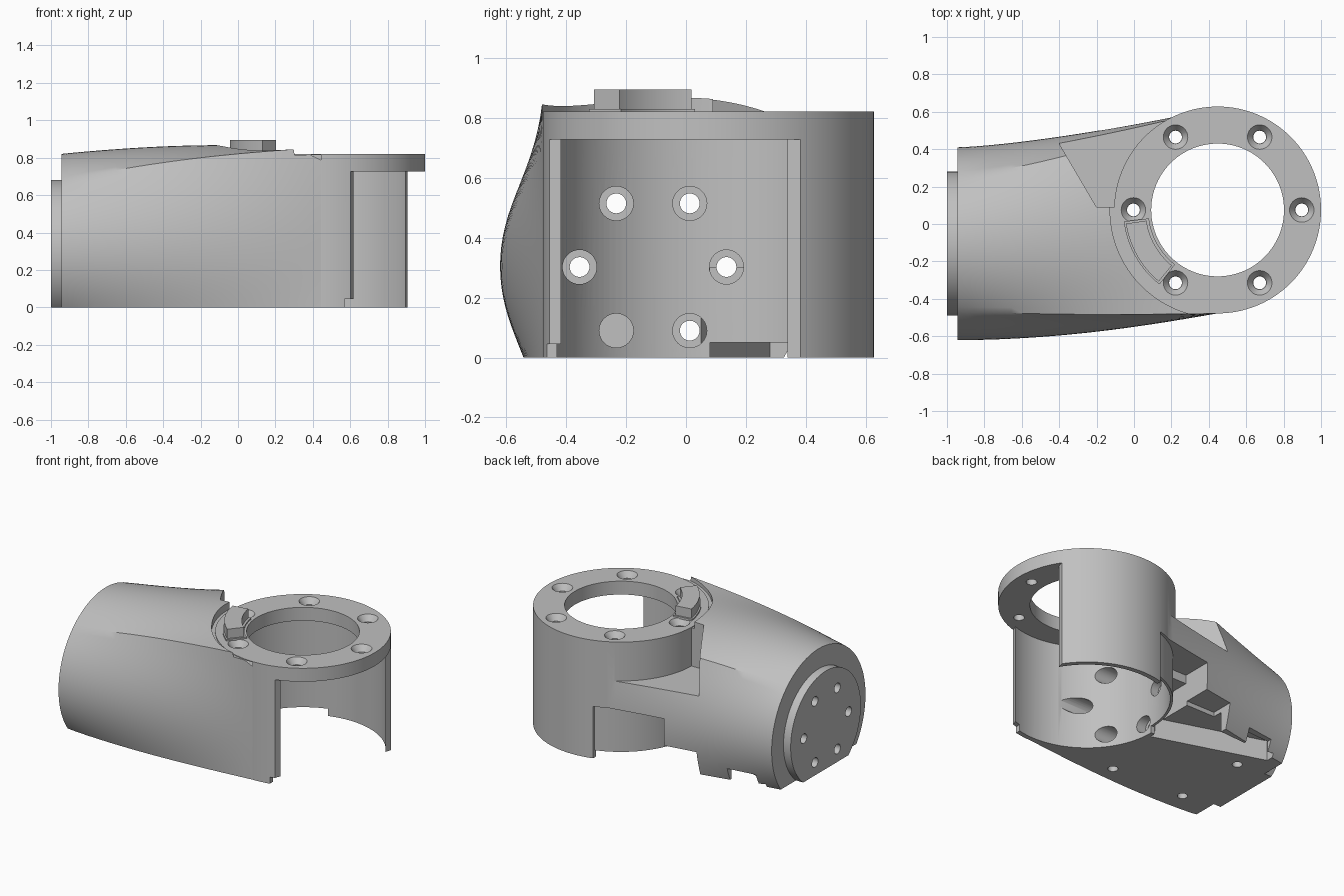
import bpy, bmesh, math
from math import cos, sin, pi, radians
from mathutils import Vector

cube = bpy.data.objects.get("Cube")
if cube:
    bpy.data.objects.remove(cube, do_unlink=True)

grey = bpy.data.materials.new("machined grey")
grey.use_nodes = True
COLOUR = (0.53, 0.53, 0.53, 1)
grey.diffuse_color = COLOUR
grey.node_tree.nodes["Principled BSDF"].inputs["Base Color"].default_value = COLOUR

HUB = Vector((0.447, 0.075, 0))
HUB_R = 0.553
ARM_Y, ARM_Z, ARM_R = -0.105, 0.305, 0.515


def finish(name, bm):
    bmesh.ops.recalc_face_normals(bm, faces=bm.faces[:])
    mesh = bpy.data.meshes.new(name)
    bm.to_mesh(mesh)
    bm.free()
    mesh.materials.append(grey)
    ob = bpy.data.objects.new(name, mesh)
    bpy.context.collection.objects.link(ob)
    return ob


def loft(name, rings):
    """Skin a list of equal rings of points and cap both ends."""
    bm = bmesh.new()
    rows = [[bm.verts.new(p) for p in ring] for ring in rings]
    n = len(rows[0])
    for a, b in zip(rows, rows[1:]):
        for i in range(n):
            bm.faces.new((a[i], a[(i + 1) % n], b[(i + 1) % n], b[i]))
    bm.faces.new(rows[0])
    bm.faces.new(rows[-1])
    return finish(name, bm)


def prism(name, outline, z0, z1):
    return loft(name, [[(x, y, z) for x, y in outline] for z in (z0, z1)])


def block(name, x0, x1, y0, y1, z0, z1):
    return prism(name, [(x0, y0), (x1, y0), (x1, y1), (x0, y1)], z0, z1)


def round_z(name, x, y, z0, z1, r0, r1=None, n=32):
    """Cylinder or cone along z."""
    r1 = r0 if r1 is None else r1
    return loft(name, [[(x + r * cos(2 * pi * i / n), y + r * sin(2 * pi * i / n), z)
                        for i in range(n)] for z, r in ((z0, r0), (z1, r1))])


def round_x(name, x0, x1, y, z, r, n=32):
    """Cylinder along x."""
    return loft(name, [[(x, y + r * cos(2 * pi * i / n), z + r * sin(2 * pi * i / n))
                        for i in range(n)] for x in (x0, x1)])


def combine(ob, tool, operation="DIFFERENCE"):
    mod = ob.modifiers.new("cut", "BOOLEAN")
    mod.operation, mod.object, mod.solver = operation, tool, "EXACT"
    bpy.context.view_layer.objects.active = ob
    bpy.ops.object.modifier_apply(modifier=mod.name)
    bpy.data.objects.remove(tool, do_unlink=True)


def arm_ring(t, n=96):
    """Arm section: a circle at the flange blending to a rectangle at the hub."""
    x = -0.945 + 1.39 * t
    across, up, swell = t ** 1.4, t ** 0.8, sin(pi * t)
    ring = []
    for i in range(n):
        c, d = cos(2 * pi * i / n), sin(2 * pi * i / n)
        k = max(abs(c), abs(d))
        y_round, y_square = ARM_Y + ARM_R * c, 0.071 + 0.549 * c / k
        z_round, z_square = ARM_Z + ARM_R * d, ARM_Z + 0.55 * d / k
        y = y_round + (y_square - y_round) * across + 0.015 * swell * min(c, 0)
        z = z_round + (z_square - z_round) * up + 0.025 * swell * d
        ring.append((x, y, z))
    return ring


# Arm body and its end flange, trimmed flat underneath
body = loft("bracket_body", [arm_ring(i / 24) for i in range(25)])
combine(body, round_x("flange", -1, -0.9, ARM_Y, 0.295, 0.385, 96), "UNION")
combine(body, block("base_trim", -2, 2, -2, 2, -1, 0))

# Room above the hub, then the ledge behind the arm
combine(body, round_z("hub_clearance", HUB.x, HUB.y, 0.815, 1.2, 0.575, n=96))
ledge = [(-0.4, 0.43), (-0.2, 0.09), (0.1, 0.09), (0.3, 0.5), (0.3, 0.9), (-0.68, 0.9)]
combine(body, prism("ledge_cut", ledge, 0.55, 1.2))
combine(body, round_z("hub", HUB.x, HUB.y, 0, 0.82, HUB_R, n=128), "UNION")

# Stepped cable pockets low on the back, leaving a thin liner around the bore
for x0, x1, y0, y1, top in [(-0.18, 0.29, 0.29, 0.9, 0.36), (-0.18, 0.05, 0.08, 0.35, 0.3),
                            (-0.4, -0.17, 0.3, 0.9, 0.17), (-0.8, -0.6, 0.33, 0.9, 0.09)]:
    combine(body, block("pocket", x0, x1, y0, y1, -0.1, top))
channel = [(-0.1, 0.04), (-0.85, 0.28), (-0.85, 0.34), (-0.39, 0.37), (-0.1, 0.37)]
combine(body, prism("channel", channel, -0.1, 0.14))
combine(body, round_z("bore_liner", HUB.x, HUB.y, 0.05, 0.7, 0.537, n=128), "UNION")

# Hub bored from below, with a thinner top hole
combine(body, round_z("bore", HUB.x, HUB.y, -0.1, 0.727, 0.52, n=128))
combine(body, round_z("top_hole", HUB.x, HUB.y, 0.5, 1.0, 0.355, n=96))

# Side opening in the hub wall, with a small foot notch
opening = [(0.4725, -0.8), (0.6975, -0.2), (0.88, 0.28), (0.924, 0.45), (1.3, 0.45), (1.3, -0.8)]
combine(body, prism("side_opening", opening, -0.1, 0.727))
combine(body, block("foot_notch", 0.57, 0.7, -0.8, -0.3, -0.1, 0.045))

# Six countersunk holes in the hub top, six bolt holes along the arm
for k in range(6):
    a = k * pi / 3
    x, y = HUB.x + 0.45 * cos(a), HUB.y + 0.45 * sin(a)
    combine(body, round_z("screw_hole", x, y, 0.6, 1.0, 0.034))
    combine(body, round_z("countersink", x, y, 0.78, 0.822, 0.036, 0.067))
    y, z = -0.11 + 0.245 * cos(a), 0.302 + 0.245 * sin(a)
    combine(body, round_x("bolt_hole", -1.2, 0.4, y, z, 0.033))
    combine(body, round_x("counterbore", -0.13, 0.4, y, z, 0.057))

# Blind holes in the underside
for x, y in [(-0.74, 0.12), (-0.73, -0.4), (-0.18, -0.42)]:
    combine(body, round_z("base_hole", x, y, -0.1, 0.06, 0.032))


# Curved stop on the hub top: a wider foot and a block above it
def arc_block(name, r0, r1, a0, a1, z0, z1, n=16):
    angles = [radians(a0 + (a1 - a0) * i / n) for i in range(n + 1)]
    outline = [(HUB.x + r1 * cos(a), HUB.y + r1 * sin(a)) for a in angles]
    outline += [(HUB.x + r0 * cos(a), HUB.y + r0 * sin(a)) for a in reversed(angles)]
    return prism(name, outline, z0, z1)


parts = [body,
         arc_block("stop_foot", 0.37, 0.505, 187, 232, 0.815, 0.83),
         arc_block("stop_block", 0.385, 0.495, 188.5, 230.5, 0.825, 0.895)]

for ob in parts:
    bpy.ops.object.select_all(action="DESELECT")
    ob.select_set(True)
    bpy.context.view_layer.objects.active = ob
    bpy.ops.object.shade_smooth_by_angle(angle=radians(30))
